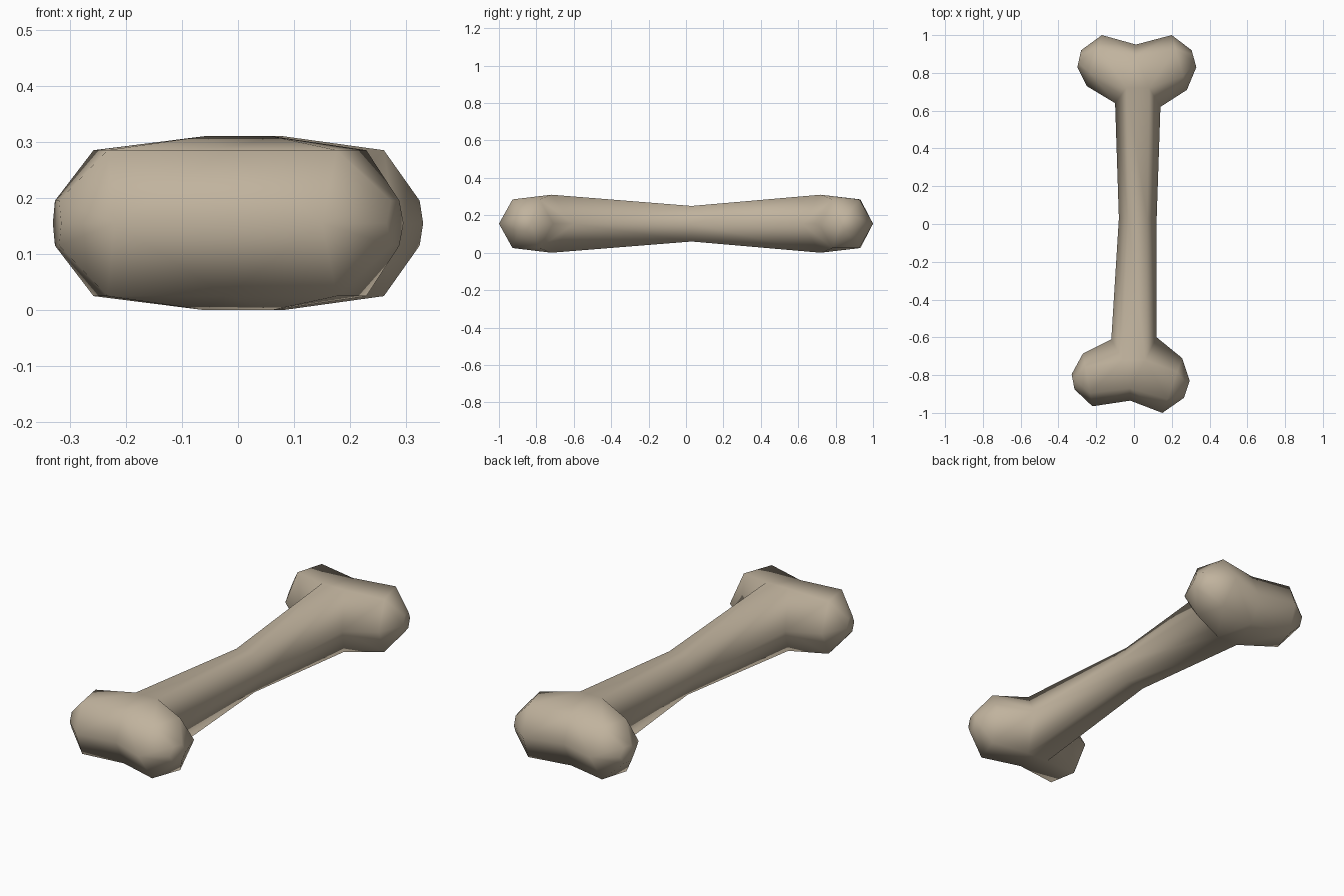
import bpy, bmesh
from mathutils import Vector, Matrix

if "Cube" in bpy.data.objects:
    bpy.data.objects.remove(bpy.data.objects["Cube"])

MID = 0.155  # height of the horizontal symmetry plane
bm = bmesh.new()


def half_hex(a, b, h):
    """Upper half of a hexagon ring from point a to point b, h tall."""
    a, b = Vector((*a, 0)), Vector((*b, 0))
    up = Vector((0, 0, h))
    pts = (a, a.lerp(b, 0.25) + up, a.lerp(b, 0.75) + up, b)
    return [bm.verts.new(p) for p in pts]


def bridge(r, s):
    for i in range(len(r) - 1):
        bm.faces.new((r[i], r[i + 1], s[i + 1], s[i]))


def shaft_ring(left, right, y_top, h):
    """Upper half of a shaft ring whose top edge sits at its own y."""
    r = half_hex(left, right, h)
    for v in r[1:3]:
        v.co.y = y_top
    return r


def head(notch, dip_y, shaft, lobes):
    """Two knobs joined at a notch and blended into the shaft end."""
    n0 = bm.verts.new((*notch, 0))
    n1 = bm.verts.new((notch[0], dip_y, 0.13))
    for (outer, inner, cap_out, cap_in), (top, side) in zip(
            lobes, ((shaft[1], shaft[0]), (shaft[2], shaft[3]))):
        knob = half_hex(outer, inner, 0.13)
        cap = half_hex(cap_out, cap_in, 0.04)
        bridge(knob, cap)
        bm.faces.new(cap)
        bridge(knob, [n0, n1, top, side])
    bm.faces.new((n1, shaft[1], shaft[2]))


# shaft
back = shaft_ring((-0.10, 0.64), (0.14, 0.62), 0.72, 0.155)
waist = shaft_ring((-0.08, 0.03), (0.12, 0.03), 0.03, 0.095)
front = shaft_ring((-0.12, -0.61), (0.12, -0.60), -0.72, 0.155)
bridge(back, waist)
bridge(waist, front)

# knobbed ends: outer point, inner point, cap outer, cap inner (left, right)
head((0.01, 0.95), 0.89, back, (
    ((-0.17, 1.0), (-0.25, 0.73), (-0.28, 0.92), (-0.30, 0.83)),
    ((0.20, 1.0), (0.28, 0.71), (0.305, 0.92), (0.33, 0.83))))
head((-0.02, -0.935), -0.87, front, (
    ((-0.22, -0.965), (-0.27, -0.685), (-0.315, -0.875), (-0.33, -0.795)),
    ((0.15, -1.0), (0.255, -0.71), (0.265, -0.92), (0.295, -0.83))))

# lower half by mirroring
bmesh.ops.mirror(bm, geom=bm.verts[:] + bm.edges[:] + bm.faces[:],
                 matrix=Matrix.Identity(4), merge_dist=0.0001, axis='Z')
bmesh.ops.remove_doubles(bm, verts=bm.verts[:], dist=0.0005)
bmesh.ops.recalc_face_normals(bm, faces=bm.faces[:])
for f in bm.faces:
    f.smooth = True

mesh = bpy.data.meshes.new("bone")
bm.to_mesh(mesh)
bm.free()
bone = bpy.data.objects.new("bone", mesh)
bone.location.z = MID
bpy.context.collection.objects.link(bone)

mat = bpy.data.materials.new("bone beige")
mat.diffuse_color = (0.53, 0.45, 0.34, 1)
mat.use_nodes = True
mat.node_tree.nodes["Principled BSDF"].inputs["Base Color"].default_value = mat.diffuse_color
mesh.materials.append(mat)
